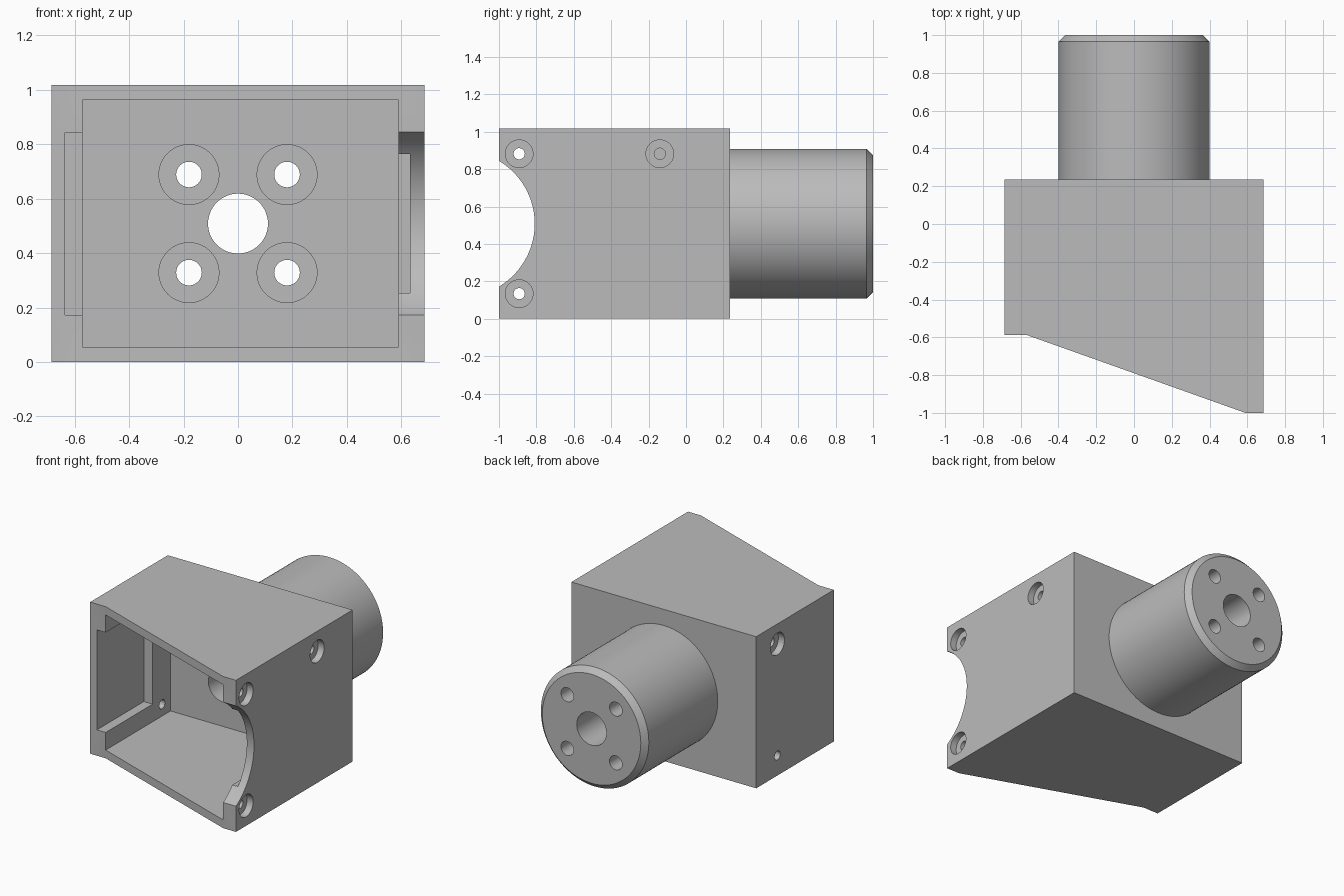
import bpy, bmesh, math
from mathutils import Matrix

cube = bpy.data.objects.get("Cube")
if cube:
    bpy.data.objects.remove(cube, do_unlink=True)

grey = bpy.data.materials.new("plain grey")
grey.use_nodes = True
COLOUR = (0.5, 0.5, 0.5, 1)
grey.diffuse_color = COLOUR
grey.node_tree.nodes["Principled BSDF"].inputs["Base Color"].default_value = COLOUR

MID_Z = 0.508
HEIGHT = 1.016
SIDE = 0.685
BACK = 0.235
CAVITY_BACK = 0.10


def make(name, bm):
    bmesh.ops.recalc_face_normals(bm, faces=bm.faces)
    mesh = bpy.data.meshes.new(name)
    bm.to_mesh(mesh)
    bm.free()
    obj = bpy.data.objects.new(name, mesh)
    bpy.context.collection.objects.link(obj)
    return obj


def box(x0, x1, y0, y1, z0, z1):
    bm = bmesh.new()
    bmesh.ops.create_cube(bm, size=1)
    size = Matrix.Diagonal((x1 - x0, y1 - y0, z1 - z0, 1))
    centre = Matrix.Translation(((x0 + x1) / 2, (y0 + y1) / 2, (z0 + z1) / 2))
    bm.transform(centre @ size)
    return make("cutter", bm)


def rod(axis, start, end, a, z, radius, sides=48):
    """Cylinder along x or y; a is the other horizontal coordinate."""
    bm = bmesh.new()
    bmesh.ops.create_cone(bm, cap_ends=True, segments=sides, radius1=radius,
                          radius2=radius, depth=abs(end - start))
    mid = (start + end) / 2
    if axis == "x":
        place = Matrix.Translation((mid, a, z)) @ Matrix.Rotation(math.pi / 2, 4, "Y")
    else:
        place = Matrix.Translation((a, mid, z)) @ Matrix.Rotation(math.pi / 2, 4, "X")
    bm.transform(place)
    return make("cutter", bm)


def cut(target, cutters):
    for cutter in cutters:
        mod = target.modifiers.new("cut", "BOOLEAN")
        mod.operation = "DIFFERENCE"
        mod.solver = "EXACT"
        mod.object = cutter
    graph = bpy.context.evaluated_depsgraph_get()
    mesh = bpy.data.meshes.new_from_object(target.evaluated_get(graph))
    target.modifiers.clear()
    target.data = mesh
    for cutter in cutters:
        bpy.data.objects.remove(cutter, do_unlink=True)


def finish(obj):
    obj.data.materials.clear()
    obj.data.materials.append(grey)
    bpy.ops.object.select_all(action="DESELECT")
    obj.select_set(True)
    bpy.context.view_layer.objects.active = obj
    bpy.ops.object.shade_smooth_by_angle(angle=math.radians(30))


def mount_holes():
    """Centre bore and four counterbored screw holes running along y."""
    holes = [rod("y", -0.1, 1.1, 0, MID_Z, 0.11)]
    for x in (-0.18, 0.18):
        for dz in (-0.18, 0.18):
            holes.append(rod("y", -0.1, 0.5, x, MID_Z + dz, 0.11))
            holes.append(rod("y", 0.4, 1.1, x, MID_Z + dz, 0.047, 32))
    return holes


# Housing: plan outline with a slanted front, extruded upwards
outline = [(-SIDE, BACK), (SIDE, BACK), (SIDE, -1), (0.59, -1),
           (-0.57, -0.587), (-SIDE, -0.587)]
bm = bmesh.new()
base = bm.faces.new([bm.verts.new((x, y, 0)) for x, y in outline])
top = bmesh.ops.extrude_face_region(bm, geom=[base])
bmesh.ops.translate(bm, vec=(0, 0, HEIGHT),
                    verts=[v for v in top["geom"] if isinstance(v, bmesh.types.BMVert)])
housing = make("housing", bm)

# Main cavity, side wall recesses and round notch in the long wall
cutters = [
    box(-0.57, 0.59, -1.2, CAVITY_BACK, 0.055, 0.961),
    box(-0.635, -0.4, -1.2, -0.09, 0.173, 0.843),
    box(0.4, 0.632, -1.2, -0.09, 0.253, 0.763),
    rod("x", 0.5, 0.8, -1.2, MID_Z, 0.391, 128),
]

# Counterbored screw holes through both side walls
for side, y in ((1, -0.892), (1, -0.14), (-1, 0.01)):
    for z in (0.134, 0.882):
        cutters.append(rod("x", side * 0.5, side * 0.8, y, z, 0.03, 32))
        cutters.append(rod("x", side * 0.64, side * 0.8, y, z, 0.074))
cut(housing, cutters + mount_holes())
finish(housing)

# Shaft with a chamfered end
bm = bmesh.new()
SEGMENTS = 96
rings = []
for y, r in ((BACK, 0.4), (0.965, 0.4), (1, 0.365)):
    rings.append([bm.verts.new((r * math.cos(t), y, MID_Z + r * math.sin(t)))
                  for t in (2 * math.pi * i / SEGMENTS for i in range(SEGMENTS))])
for a, b in zip(rings, rings[1:]):
    for i in range(SEGMENTS):
        j = (i + 1) % SEGMENTS
        bm.faces.new((a[i], a[j], b[j], b[i]))
bm.faces.new(rings[0])
bm.faces.new(rings[-1])
shaft = make("shaft", bm)
cut(shaft, mount_holes())
finish(shaft)
